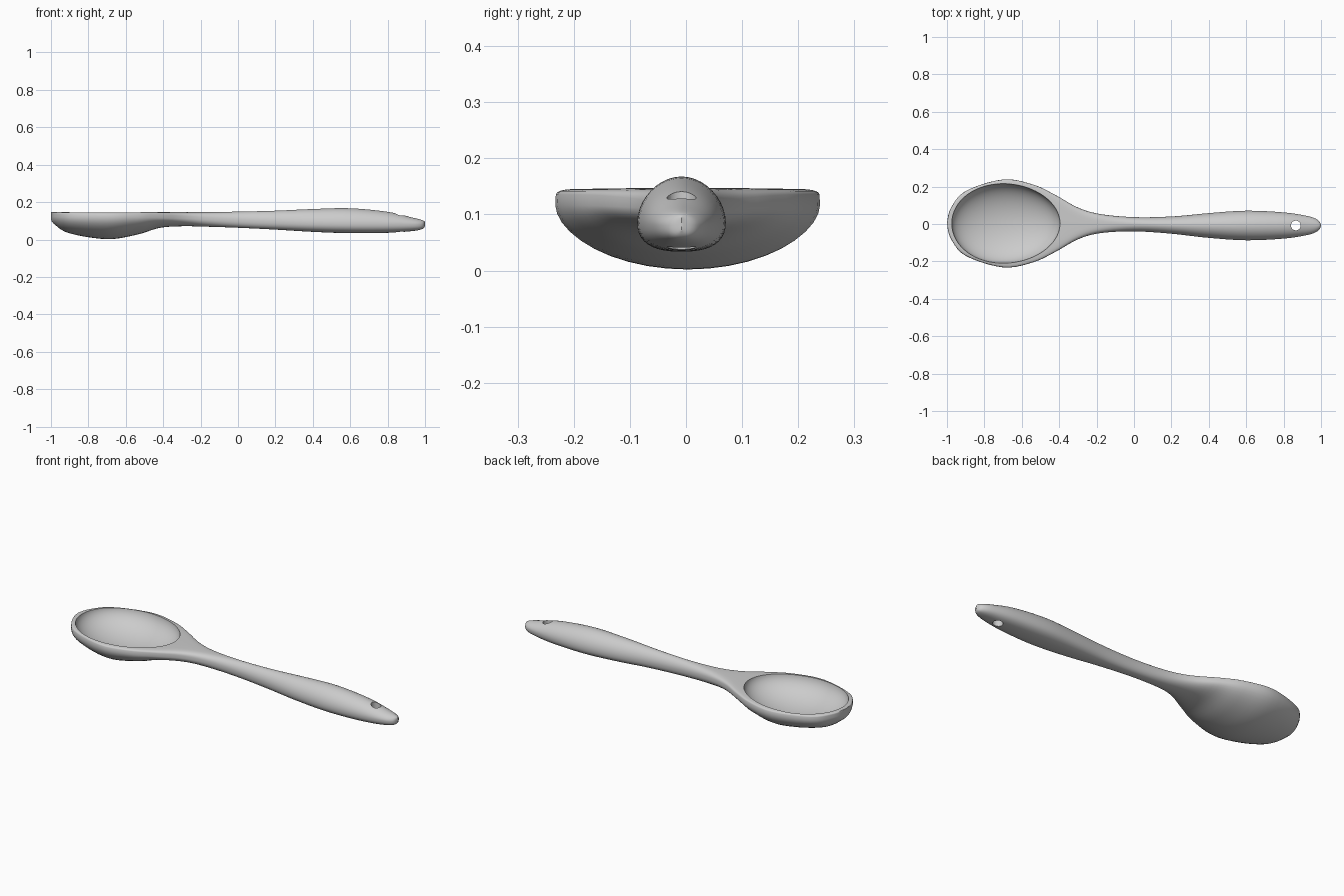
import bpy, bmesh, math
from mathutils import Matrix

cube = bpy.data.objects.get("Cube")
if cube:
    bpy.data.objects.remove(cube)

grey = bpy.data.materials.new("plain grey")
grey.use_nodes = True
grey.diffuse_color = (0.6, 0.6, 0.6, 1)
grey.node_tree.nodes["Principled BSDF"].inputs["Base Color"].default_value = (0.6, 0.6, 0.6, 1)

# Stations along the spoon: x, half width, bottom z, top z, widest z
STATIONS = [
    (-1.0, 0.0, 0.106, 0.147, 0.125),
    (-0.98, 0.08, 0.080, 0.147, 0.122),
    (-0.90, 0.173, 0.033, 0.147, 0.118),
    (-0.70, 0.235, 0.002, 0.147, 0.116),
    (-0.54, 0.208, 0.026, 0.147, 0.116),
    (-0.42, 0.152, 0.062, 0.147, 0.115),
    (-0.30, 0.085, 0.071, 0.147, 0.112),
    (-0.18, 0.051, 0.069, 0.147, 0.109),
    (0.0, 0.038, 0.063, 0.149, 0.105),
    (0.2, 0.046, 0.053, 0.154, 0.098),
    (0.4, 0.066, 0.041, 0.163, 0.090),
    (0.6, 0.079, 0.034, 0.167, 0.086),
    (0.8, 0.070, 0.036, 0.148, 0.084),
    (0.93, 0.050, 0.045, 0.118, 0.082),
    (0.985, 0.028, 0.056, 0.104, 0.081),
    (1.0, 0.0, 0.072, 0.094, 0.082),
]
SIDES, STEPS = 40, 5


def spline(a, b, c, d, t):
    return b + 0.5 * t * (c - a + t * (2 * a - 5 * b + 4 * c - d + t * (3 * (b - c) + d - a)))


def smooth(lo, hi, x):
    t = min(1, max(0, (x - lo) / (hi - lo)))
    return t * t * (3 - 2 * t)


def power(v, e):
    return 0 if abs(v) < 1e-6 else math.copysign(abs(v) ** e, v)


def section(x, width, low, high, mid):
    """Ring: flat-topped at the bowl, rounded at the handle."""
    k = smooth(-0.5, 0.1, x)
    centre = 0.003 - 0.011 * smooth(-0.3, 0.4, x)
    ring = []
    for i in range(SIDES):
        a = 2 * math.pi * i / SIDES
        c, s = math.cos(a), math.sin(a)
        if s >= 0:
            e = 0.25 + 0.8 * k
            y, z = power(c, e), mid + (high - mid) * power(s, e)
        else:
            y = power(c, 1 - 0.2 * k)
            z = mid + (mid - low) * power(s, 1.12 - 0.3 * k)
        ring.append((x, centre + width * y, z))
    return ring


def new_object(name, bm):
    mesh = bpy.data.meshes.new(name)
    bm.to_mesh(mesh)
    bm.free()
    obj = bpy.data.objects.new(name, mesh)
    bpy.context.collection.objects.link(obj)
    mesh.materials.append(grey)
    return obj


# Spoon body lofted through the stations
rows = []
last = len(STATIONS) - 1
for i in range(last):
    quad = [STATIONS[min(last, max(0, i + j))] for j in (-1, 0, 1, 2)]
    rows += [[spline(*col, n / STEPS) for col in zip(*quad)] for n in range(STEPS)]
rows.append(STATIONS[-1])
bm = bmesh.new()
rings = [[bm.verts.new(p) for p in section(*row)] for row in rows]
for r, q in zip(rings, rings[1:]):
    for i in range(SIDES):
        j = (i + 1) % SIDES
        bm.faces.new((r[i], r[j], q[j], q[i]))
bmesh.ops.remove_doubles(bm, verts=bm.verts, dist=0.0004)
bmesh.ops.recalc_face_normals(bm, faces=bm.faces)
spoon = new_object("spoon", bm)

# Cutter for the hollow of the bowl, slightly egg shaped
bm = bmesh.new()
bmesh.ops.create_uvsphere(bm, u_segments=64, v_segments=32, radius=1)
for v in bm.verts:
    v.co.y *= 1 - 0.05 * v.co.x
    v.co = (-0.685 + 0.29 * v.co.x, 0.003 + 0.213 * v.co.y, 0.152 + 0.124 * v.co.z)
hollow = new_object("bowl_hollow_cutter", bm)

# Cutter for the hanging hole
bm = bmesh.new()
bmesh.ops.create_cone(bm, cap_ends=True, segments=32, radius1=0.026, radius2=0.026,
                      depth=0.5, matrix=Matrix.Translation((0.865, -0.008, 0.1)))
hole = new_object("hanging_hole_cutter", bm)

bpy.ops.object.select_all(action="DESELECT")
bpy.context.view_layer.objects.active = spoon
spoon.select_set(True)
for cutter in (hollow, hole):
    cutter.hide_render = True
    mod = spoon.modifiers.new("cut", "BOOLEAN")
    mod.operation = "DIFFERENCE"
    mod.solver = "EXACT"
    mod.object = cutter
    bpy.ops.object.modifier_apply(modifier=mod.name)
    bpy.data.objects.remove(cutter)
bpy.ops.object.shade_smooth_by_angle(angle=math.radians(40))
